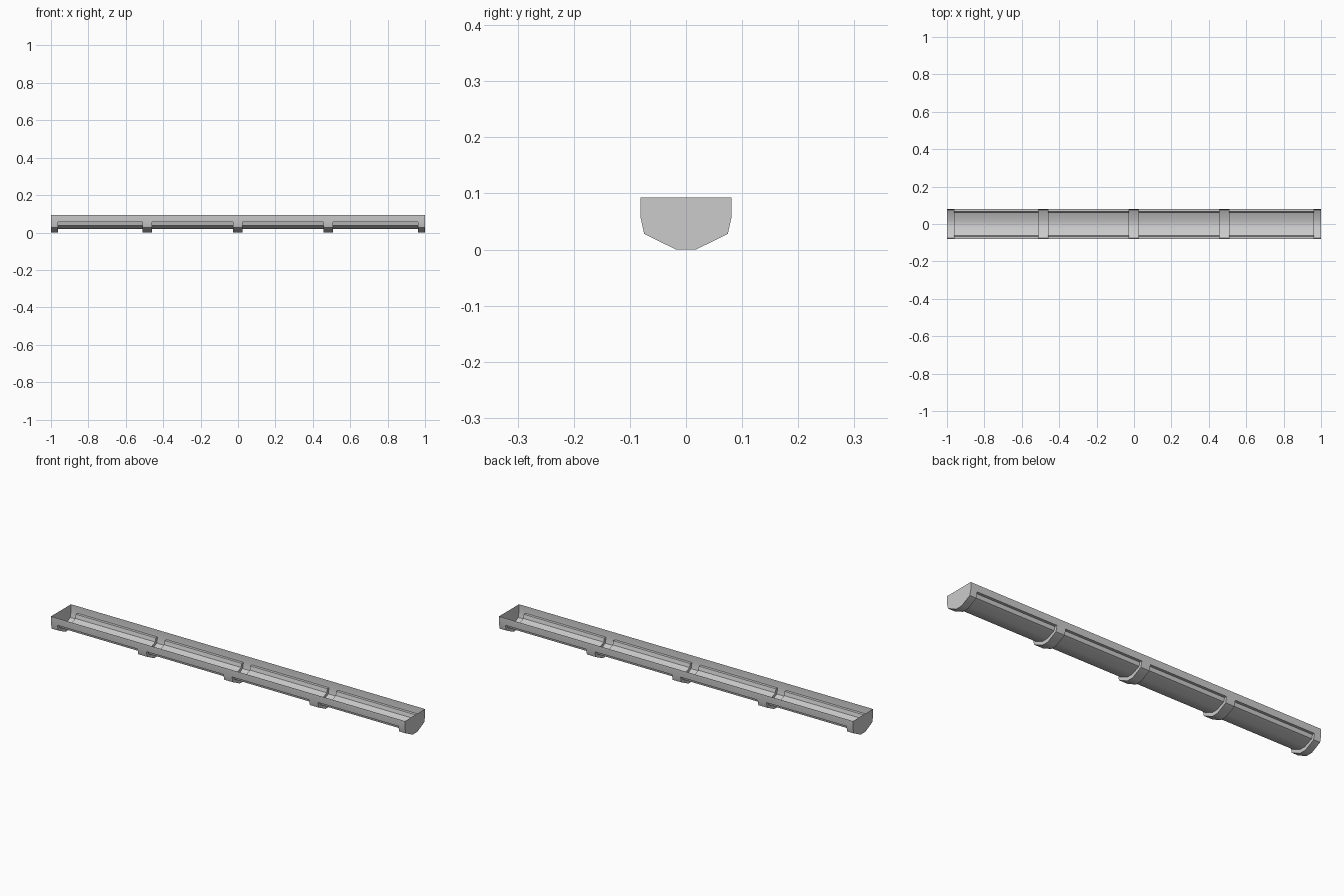
import bpy, bmesh

if "Cube" in bpy.data.objects:
    bpy.data.objects.remove(bpy.data.objects["Cube"])

# Half cross-sections (y, z) from rim to floor; the shell is a single thin sheet
RIB = [(.081, .093), (.081, .057), (.081, .057), (.0745, .028), (.018, 0.0)]
PANEL = [(.081, .093), (.081, .057), (.067, .057), (.062, .038), (.016, .019)]

# Rib spans along the trough, end ribs included
RIBS = [(-1, -.963), (-.511, -.461), (-.026, .023), (.458, .508), (.963, 1)]


def full(half):
    return half + [(-y, z) for y, z in reversed(half)]


# Stations: both profiles meet at every rib edge, giving the stepped side faces
stations = []
for i, (a, b) in enumerate(RIBS):
    if i > 0:
        stations.append((a, PANEL))
    stations += [(a, RIB), (b, RIB)]
    if i < len(RIBS) - 1:
        stations.append((b, PANEL))

bm = bmesh.new()
rings = [[bm.verts.new((x, y, z)) for y, z in full(p)] for x, p in stations]

# Trough walls, floor and rib steps
for r, s in zip(rings, rings[1:]):
    for j in range(len(r) - 1):
        bm.faces.new((r[j], s[j], s[j + 1], r[j + 1]))

# Closed ends
bm.faces.new(rings[0])
bm.faces.new(list(reversed(rings[-1])))

bmesh.ops.remove_doubles(bm, verts=bm.verts, dist=1e-5)
bmesh.ops.dissolve_degenerate(bm, edges=bm.edges, dist=1e-5)
bmesh.ops.recalc_face_normals(bm, faces=bm.faces)

mesh = bpy.data.meshes.new("trough")
bm.to_mesh(mesh)
bm.free()
trough = bpy.data.objects.new("trough", mesh)
bpy.context.collection.objects.link(trough)
bpy.context.view_layer.objects.active = trough
trough.select_set(True)
bpy.ops.object.shade_smooth_by_angle(angle=0.52)
